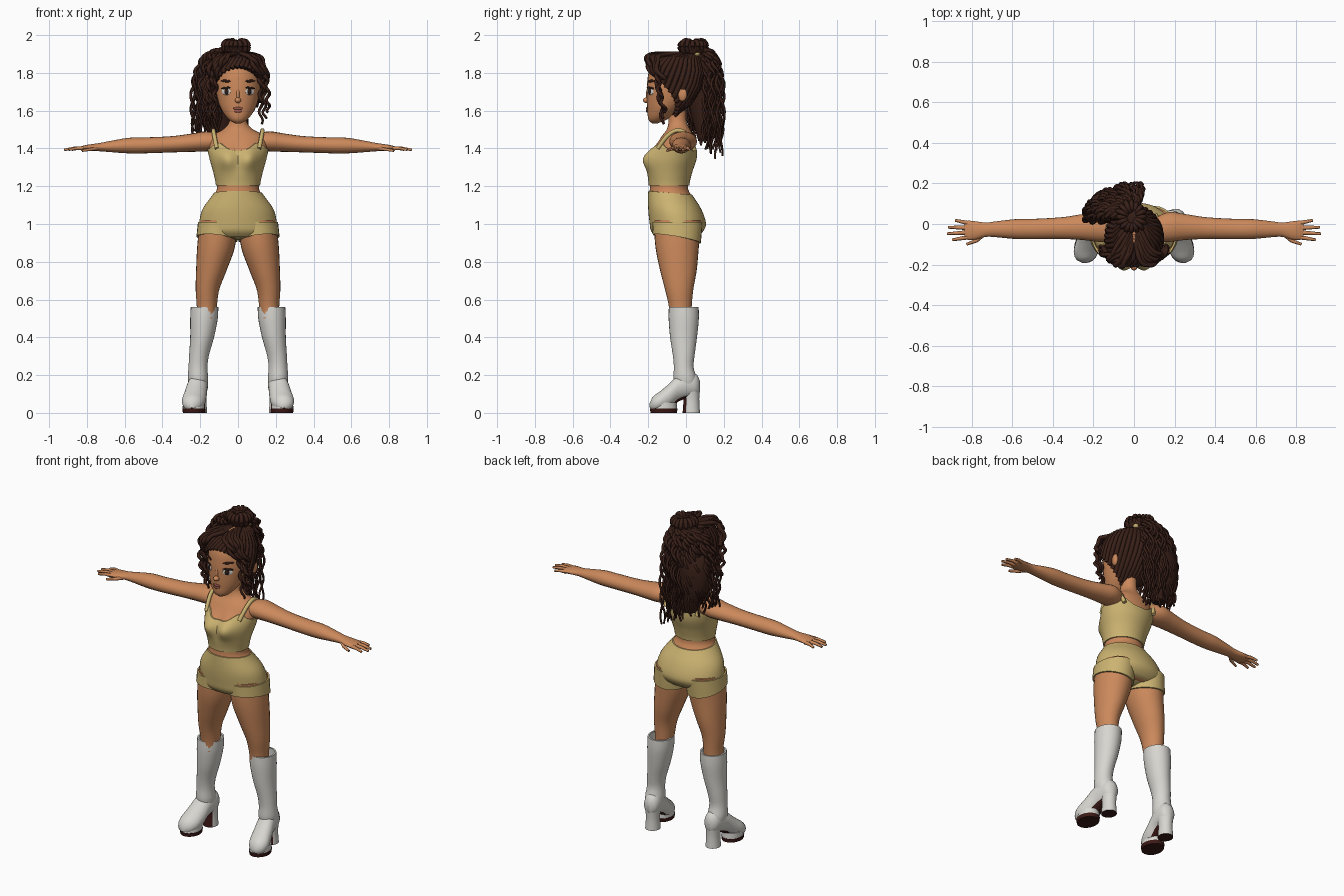
import bpy, bmesh, math, random
from mathutils import Vector, Matrix

random.seed(4)
cube = bpy.data.objects.get("Cube")
if cube:
    bpy.data.objects.remove(cube)
TAU = 2 * math.pi


def material(name, r, g, b):
    m = bpy.data.materials.new(name)
    m.use_nodes = True
    m.diffuse_color = (r, g, b, 1)
    m.node_tree.nodes["Principled BSDF"].inputs["Base Color"].default_value = (r, g, b, 1)
    return m


SKIN = material("warm skin", .60, .25, .105)
CLOTH = material("mustard cloth", .60, .45, .165)
BOOT = material("white leather", .68, .67, .63)
SOLE = material("dark sole", .045, .010, .008)
HAIR = material("brown hair", .040, .014, .009)
WHITE = material("eye white", .75, .72, .68)
IRIS = material("dark iris", .025, .012, .008)
LIP = material("rose lip", .33, .10, .07)


# Surface through elliptical sections: (position, centre a, centre b, radius a, radius b)
def surface(axis, secs, bulge=None):
    def slope(i, k):
        lo, hi = secs[max(i - 1, 0)], secs[min(i + 1, len(secs) - 1)]
        return (hi[k] - lo[k]) / (hi[0] - lo[0])

    def point(p, a, grow=0):
        i = 0
        while i < len(secs) - 2 and p > secs[i + 1][0]:
            i += 1
        h = secs[i + 1][0] - secs[i][0]
        t = (p - secs[i][0]) / h
        v = []
        for k in (1, 2, 3, 4):
            s = t * t * (3 - 2 * t)
            v.append(secs[i][k] * (1 - s) + secs[i + 1][k] * s
                     + h * t * (1 - t) * ((1 - t) * slope(i, k) - t * slope(i + 1, k)))
        u = v[0] + (v[2] + grow) * math.cos(a)
        w = v[1] + (v[3] + grow) * math.sin(a)
        co = {"x": (p, u, w), "y": (u, p, w), "z": (u, w, p)}[axis]
        return Vector(co) + bulge(co, a) if bulge else Vector(co)
    point.ends = secs[0][0], secs[-1][0]
    return point


def finish(name, bm, mats, mirror=False, rule=None, angle=40):
    bmesh.ops.recalc_face_normals(bm, faces=bm.faces)
    bm.normal_update()
    if rule:
        for f in bm.faces:
            f.material_index = int(rule(f))
    me = bpy.data.meshes.new(name)
    bm.to_mesh(me)
    bm.free()
    for m in mats:
        me.materials.append(m)
    ob = bpy.data.objects.new(name, me)
    bpy.context.collection.objects.link(ob)
    if mirror:
        ob.modifiers.new("Mirror", "MIRROR").use_clip = False
    bpy.ops.object.select_all(action="DESELECT")
    ob.select_set(True)
    bpy.context.view_layer.objects.active = ob
    bpy.ops.object.shade_smooth_by_angle(angle=math.radians(angle))
    return ob


# Skin over a surface between two edge heights; garments get a folded rim
def shell(name, surf, mats, low=None, high=None, grow=0, n=28, rows=18, mirror=False, rule=None):
    garment = low or high
    low = low or (lambda a: surf.ends[0])
    high = high or (lambda a: surf.ends[1])
    steps = [(i / rows, grow) for i in range(rows + 1)]
    if garment:
        steps = [(0, -.01)] + steps + [(1, -.01)]
    bm = bmesh.new()
    rings = []
    for t, g in steps:
        angles = [TAU * j / n for j in range(n)]
        rings.append([bm.verts.new(surf(low(a) * (1 - t) + high(a) * t, a, g)) for a in angles])
    for r, s in zip(rings, rings[1:]):
        for j in range(n):
            bm.faces.new((r[j], r[j - 1], s[j - 1], s[j]))
    if not garment:
        bm.faces.new(rings[0])
        bm.faces.new(rings[-1])
    return finish(name, bm, mats, mirror, rule)


def ball(name, at, size, mat, mirror=False, turn=0, tilt=0):
    bm = bmesh.new()
    m = (Matrix.Translation(at) @ Matrix.Rotation(turn, 4, "Z") @ Matrix.Rotation(tilt, 4, "Y")
         @ Matrix.Diagonal((*size, 1)))
    bmesh.ops.create_uvsphere(bm, u_segments=18, v_segments=10, radius=1, matrix=m)
    return finish(name, bm, [mat], mirror)


def strands(name, paths, mat, depth):
    cu = bpy.data.curves.new(name, "CURVE")
    cu.dimensions = "3D"
    cu.bevel_depth = depth
    cu.bevel_resolution = 1
    cu.use_fill_caps = True
    for pts, taper in paths:
        sp = cu.splines.new("POLY")
        sp.points.add(len(pts) - 1)
        for i, p in enumerate(pts):
            sp.points[i].co = (*p, 1)
            sp.points[i].radius = 1 - taper * i / (len(pts) - 1)
    cu.materials.append(mat)
    ob = bpy.data.objects.new(name, cu)
    bpy.context.collection.objects.link(ob)
    return ob


def bezier(c, count, amp=0, turns=0):
    c = [Vector(p) for p in c]
    phase, out = random.random() * TAU, []
    for i in range(count):
        t = i / (count - 1)
        u = 1 - t
        p = c[0] * u**3 + c[1] * 3 * u * u * t + c[2] * 3 * u * t * t + c[3] * t**3
        w = phase + turns * TAU * t
        out.append(p + Vector((math.cos(w), math.sin(w), 0)) * amp * min(1, 3 * t))
    return out


# Torso, with a bust on its front
def bust(co, a):
    x, y, z = co
    push = math.exp(-((abs(x) - .065) / .055)**2 - ((z - 1.345) / .06)**2)
    return Vector((0, -.047 * push * max(0, -math.sin(a)), 0))


torso = surface("z", [
    (.93, 0, -.05, .17, .10), (.96, 0, -.047, .20, .13), (1.0, 0, -.043, .20, .142),
    (1.08, 0, -.06, .18, .133), (1.17, 0, -.088, .117, .105), (1.20, 0, -.09, .11, .10),
    (1.27, 0, -.085, .123, .11), (1.35, 0, -.068, .145, .118), (1.42, 0, -.052, .155, .102),
    (1.47, 0, -.043, .135, .082), (1.50, 0, -.04, .08, .062), (1.54, 0, -.045, .047, .048),
    (1.64, 0, -.05, .044, .05)], bust)
shell("torso", torso, [SKIN], n=48, rows=50)
shell("crop_top", torso, [CLOTH], lambda a: 1.205,
      lambda a: 1.39 + .04 * math.exp(-((abs(math.cos(a)) - .65) / .25)**2), .007, 64, 18)
shell("shorts_waist", torso, [CLOTH], lambda a: .935, lambda a: 1.165 - .01 * math.sin(a),
      .007, 48, 18)
ball("shorts_crotch", (0, -.045, .955), (.12, .10, .04), CLOTH)
strap = bezier([(.112, -.148, 1.40), (.138, -.07, 1.53), (.135, .0, 1.53), (.105, .045, 1.39)], 14)
strap_ob = strands("shoulder_strap", [(strap, 0), ([(-p.x, p.y, p.z) for p in strap], 0)], CLOTH, .012)

# Legs
leg = surface("z", [
    (.50, .168, -.03, .052, .058), (.56, .165, -.03, .053, .06), (.65, .162, -.036, .062, .074),
    (.75, .142, -.04, .08, .096), (.88, .116, -.047, .10, .115), (1.02, .104, -.045, .098, .125)])
shell("leg", leg, [SKIN], mirror=True)
shell("shorts_leg", leg, [CLOTH], lambda a: .922 - .022 * math.sin(a) + .012 * math.cos(a),
      lambda a: 1.01, .009, mirror=True, rows=6)

# Boots
shaft = surface("z", [
    (.13, .21, 0, .045, .055), (.18, .212, -.005, .054, .062), (.24, .212, -.012, .05, .052),
    (.30, .207, -.012, .052, .057), (.40, .19, -.013, .063, .071), (.50, .18, -.012, .073, .08),
    (.56, .177, -.012, .073, .079)])
shell("boot_shaft", shaft, [BOOT], lambda a: .13, lambda a: .56, 0, mirror=True)
foot = surface("y", [
    (-.192, .243, .04, .012, .012), (-.178, .242, .047, .04, .036), (-.14, .237, .06, .06, .052),
    (-.09, .227, .086, .06, .068), (-.04, .217, .13, .054, .07), (.02, .208, .15, .05, .07),
    (.06, .205, .145, .038, .055), (.074, .205, .14, .015, .03)])
shell("boot_foot", foot, [BOOT, SOLE], mirror=True,
      rule=lambda f: f.normal.z < -.6 and f.calc_center_median().y < .01)
heel = surface("z", [(0, .205, .028, .042, .046), (.07, .205, .028, .038, .042), (.15, .205, .025, .046, .05)])
shell("boot_heel", heel, [BOOT, SOLE], mirror=True, rows=6,
      rule=lambda f: f.normal.y < -.6 or f.normal.z < -.9)
sole = surface("z", [(0, .235, -.118, .057, .070), (.022, .235, -.118, .060, .073)])
shell("boot_sole", sole, [SOLE], mirror=True, rows=1)
toe = surface("z", [(.018, .235, -.118, .058, .071), (.055, .235, -.115, .057, .066)])
shell("boot_toe_wall", toe, [BOOT], mirror=True, rows=3)

# Arms and hands
arm = surface("x", [
    (.09, -.03, 1.435, .055, .045), (.17, -.015, 1.437, .073, .053), (.25, -.015, 1.43, .064, .048),
    (.35, -.02, 1.422, .054, .043), (.50, -.025, 1.416, .05, .042), (.58, -.025, 1.415, .049, .041),
    (.68, -.026, 1.410, .039, .029), (.73, -.028, 1.407, .035, .022), (.78, -.032, 1.404, .045, .018),
    (.82, -.031, 1.401, .048, .014), (.835, -.031, 1.40, .042, .009)])
shell("arm", arm, [SKIN], n=20, rows=36, mirror=True)
fingers = [((.81, -.064), (.895, -.078)), ((.82, -.042), (.92, -.048)),
           ((.82, -.019), (.915, -.016)), ((.81, .003), (.88, .018))]
paths = []
for s in (1, -1):
    for (x, y), (u, v) in fingers:
        mid = ((x + u) / 2, (y + v) / 2)
        paths.append(([(s * x, y, 1.40), (s * mid[0], mid[1], 1.401), (s * u, v, 1.393)], .4))
    paths.append(([(s * .735, -.045, 1.402), (s * .775, -.082, 1.396), (s * .825, -.10, 1.388)], .4))
strands("fingers", paths, SKIN, .0115)

# Head and face
head = surface("z", [
    (1.533, 0, -.165, .015, .015), (1.55, 0, -.152, .046, .046), (1.60, 0, -.12, .085, .084),
    (1.66, 0, -.092, .108, .115), (1.74, 0, -.072, .121, .134), (1.82, 0, -.06, .116, .132),
    (1.88, 0, -.05, .085, .098), (1.905, 0, -.045, .03, .04)])
shell("head", head, [SKIN], n=32, rows=30)
ball("nose", (0, -.209, 1.655), (.017, .02, .015), SKIN)
ball("nose_bridge", (0, -.2, 1.685), (.010, .012, .035), SKIN)
ball("ear", (.122, -.02, 1.685), (.014, .026, .036), SKIN, True, -.25)


def on_face(name, x, z, w, h, mat, lift=0, tilt=0):
    a = -math.pi / 2
    while head(z, a).x < x:
        a += .005
    p = head(z, a)
    turn = math.atan2(head(z, a + .05).y - p.y, head(z, a + .05).x - p.x)
    ball(name, (p.x, p.y - lift, p.z), (w, .0045, h), mat, x > 0, turn, tilt)


on_face("eye_white", .062, 1.702, .029, .019, WHITE)
on_face("iris", .060, 1.702, .015, .018, IRIS, .0025)
on_face("upper_lash", .064, 1.720, .033, .006, IRIS, .002, .1)
on_face("eyebrow", .064, 1.757, .034, .007, HAIR, .001, -.05)
on_face("upper_lip", 0, 1.612, .027, .007, LIP, .003)
on_face("lower_lip", 0, 1.599, .022, .009, LIP, .003)


# Hair pulled back over the skull
def hairline(a):
    return 1.695 - .135 * math.sin(a)


shell("hair_cap", head, [HAIR], hairline, lambda a: 1.9, .014, 40, 10)
tie = Vector((0, .05, 1.90))
paths = []
for i in range(34):
    a = TAU * i / 34
    pts = [head(hairline(a) * (1 - t) + 1.875 * t, a + .25 * t, .014) for t in (0, .25, .5, .75, 1)]
    paths.append((pts + [tie], .2))
strands("swept_hair", paths, HAIR, .015)

# Top knot made of looping curls
ball("top_knot", (-.012, .035, 1.925), (.07, .075, .045), HAIR)
paths = []
for i in range(16):
    a = TAU * i / 16
    c = Vector((-.012 + .045 * math.cos(a), .035 + .05 * math.sin(a), 1.94))
    r = random.uniform(.02, .032)
    lean = Vector((math.cos(a), math.sin(a), 0))
    paths.append(([c + (lean * math.cos(w) + Vector((0, 0, 1.1)) * math.sin(w)) * r
                   for w in [TAU * k / 12 for k in range(13)]], 0))
strands("knot_curls", paths, HAIR, .012)
ball("hair_tie", (.03, .055, 1.905), (.018, .02, .018), CLOTH)

# Ponytail: a solid core under many corkscrew curls
core = surface("z", [
    (1.44, -.09, .10, .045, .035), (1.60, -.115, .095, .10, .075),
    (1.78, -.095, .085, .105, .085), (1.90, -.03, .06, .06, .05)])
shell("ponytail_core", core, [HAIR], n=20, rows=12)
paths = []
for i in range(95):
    a = math.radians(78 + 110 * (i % 19 + random.random()) / 19)
    f = 1 - .13 * (i // 19) + random.uniform(-.06, .02)
    x, y = .262 * f * math.cos(a), .03 + .178 * f * math.sin(a)
    end = 1.37 - .10 * math.cos(a) + random.uniform(-.02, .10)
    c = [tie, (x * .6, .04 + y * .5, 1.98), (x * 1.08, y * 1.08, 1.86), (x * .88, y * .88, end)]
    paths.append((bezier(c, 56, .011, random.uniform(5, 7)), .55))
strands("ponytail_curls", paths, HAIR, .0125)

# Fringe and loose face curls
paths = []
for s in (1, -1):
    for k in range(6):
        u = k / 5
        c = [(s * .01, -.09 + .02 * k, 1.895), (s * (.03 + .08 * u), -.235 + .05 * u, 1.925),
             (s * (.10 + .06 * u), -.235 + .05 * u, 1.85), (s * (.115 + .035 * u), -.145 + .03 * u, 1.77)]
        paths.append((bezier(c, 26, .008, 2), .1))
    for k in range(3):
        x = s * (.112 + .018 * k)
        c = [(s * .09, -.14, 1.85), (x * 1.25, -.17, 1.78), (x, -.13, 1.65), (x * 1.1, -.125 + .01 * k, 1.53 + .03 * k)]
        paths.append((bezier(c, 40, .009, 4), .5))
strands("fringe_curls", paths, HAIR, .013)
